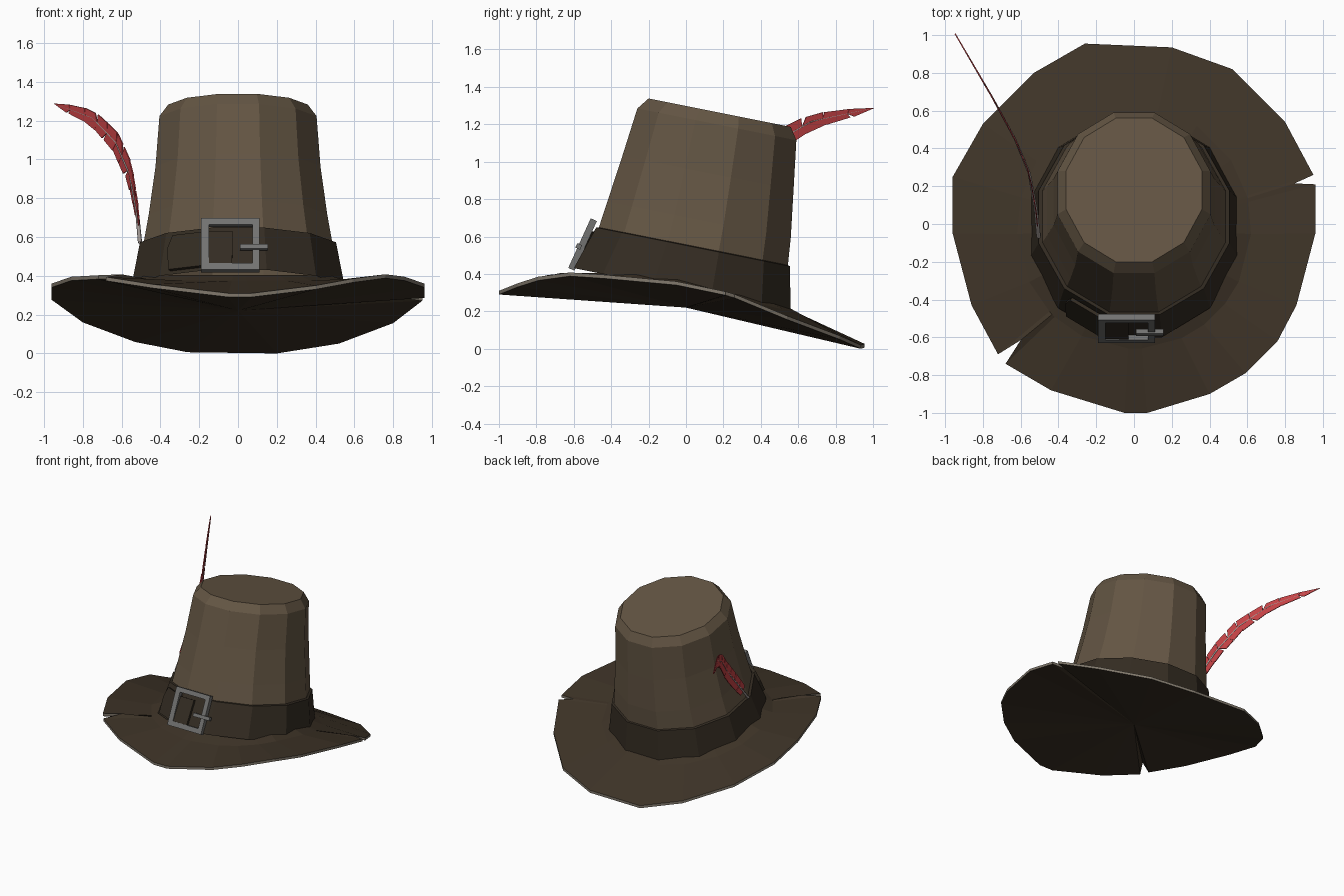
import bpy, bmesh, math
from mathutils import Vector

cube = bpy.data.objects.get("Cube")
if cube:
    bpy.data.objects.remove(cube)


def material(name, rgb):
    m = bpy.data.materials.new(name)
    m.use_nodes = True
    m.diffuse_color = (*rgb, 1)
    bsdf = m.node_tree.nodes["Principled BSDF"]
    bsdf.inputs["Base Color"].default_value = (*rgb, 1)
    bsdf.inputs["Roughness"].default_value = 0.9
    return m


FELT = material("crown brown", (0.127, 0.092, 0.057))
BRIM = material("brim dark brown", (0.047, 0.033, 0.020))
BAND = material("band dark leather", (0.034, 0.025, 0.016))
EDGE = material("worn edge grey", (0.22, 0.19, 0.15))
METAL = material("buckle grey", (0.17, 0.17, 0.165))
RED = material("feather red", (0.56, 0.055, 0.06))
QUILL = material("quill grey", (0.36, 0.32, 0.30))


def build(name, verts, faces, mats, solid=0, offset=0, recalc=True):
    """Make a flat shaded object; faces are index lists, optionally with a slot."""
    bm = bmesh.new()
    vs = [bm.verts.new(v) for v in verts]
    for face, slot in faces:
        bm.faces.new([vs[i] for i in face]).material_index = slot
    if recalc:
        bmesh.ops.recalc_face_normals(bm, faces=bm.faces)
    mesh = bpy.data.meshes.new(name)
    bm.to_mesh(mesh)
    bm.free()
    for m in mats:
        mesh.materials.append(m)
    ob = bpy.data.objects.new(name, mesh)
    bpy.context.collection.objects.link(ob)
    if solid:
        mod = ob.modifiers.new("thickness", "SOLIDIFY")
        mod.thickness = solid
        mod.offset = offset
    return ob


def loft(n, rings, slots, cap_first=False, cap_last=False):
    """Faces joining closed rings of n vertices each."""
    faces = []
    for r in range(rings - 1):
        for i in range(n):
            j = (i + 1) % n
            faces.append(([r * n + i, r * n + j, (r + 1) * n + j, (r + 1) * n + i], slots[r]))
    if cap_first:
        faces.append((list(range(n)), slots[0]))
    if cap_last:
        faces.append((list(range((rings - 1) * n, rings * n)), slots[-1]))
    return faces


# Tilted twelve sided rings for the crown and band
SIDES = 12
SLOPE = -0.2


def ring(rx, front, back, z):
    cy, ry = (front + back) / 2, (back - front) / 2
    k = 1 / math.cos(math.pi / SIDES)
    pts = []
    for i in range(SIDES):
        a = math.tau * (i + 0.5) / SIDES
        y = ry * k * math.sin(a)
        pts.append(Vector((rx * k * math.cos(a), cy + y, z + SLOPE * y)))
    return pts


# Crown
crown_rings = [
    ring(0.50, -0.52, 0.54, 0.42),
    ring(0.485, -0.465, 0.545, 0.55),
    ring(0.46, -0.42, 0.56, 0.69),
    ring(0.425, -0.34, 0.575, 0.94),
    ring(0.405, -0.26, 0.59, 1.20),
    ring(0.36, -0.20, 0.56, 1.262),
]
build("crown", sum(crown_rings, []), loft(SIDES, 6, [0] * 5, cap_last=True), [FELT])

# Hat band, with a lip turned in at the top
low, high = ring(0.55, -0.60, 0.56, 0.315), ring(0.505, -0.48, 0.555, 0.545)
lip = ring(0.475, -0.45, 0.535, 0.55)
build("hat_band", low + high + lip, loft(SIDES, 3, [0, 0]), [BAND])

# Loose strap end lying over the band
MID, CORNER, NEXT = 8, 8, 7


def on_band(frac, height):
    front_mid = lambda r: (r[8] + r[9]) / 2
    if frac < 0:
        p = [r[8].lerp(front_mid(r), -frac) for r in (low, high)]
    else:
        p = [r[8].lerp(r[7], frac) for r in (low, high)]
    q = p[0].lerp(p[1], height)
    return q + Vector((q.x, q.y, 0)).normalized() * 0.018


strap = [on_band(f, h) for f in (-0.8, 0, 0.78) for h in (0.1, 0.9)] + [on_band(0.86, 0.6)]
build("strap_end", strap, [([0, 2, 3, 1], 0), ([2, 4, 6, 5, 3], 0)], [BAND], 0.02)

# Brim outline, cut by two notches
outline = [
    (0.07, -1), (0.4, -0.9), (0.59, -0.79), (0.76, -0.62), (0.86, -0.43), (0.96, -0.05),
    (0.96, 0.21), (0.85, 0.215), (0.95, 0.26), (0.8, 0.54), (0.52, 0.82), (0.2, 0.935),
    (-0.26, 0.955), (-0.53, 0.8), (-0.8, 0.53), (-0.96, 0.25), (-0.96, -0.05), (-0.86, -0.43),
    (-0.72, -0.69), (-0.6, -0.615), (-0.68, -0.74), (-0.44, -0.88), (-0.05, -1),
]
droop = [(-1, 0.31), (-0.9, 0.35), (-0.79, 0.385), (-0.65, 0.41), (-0.43, 0.395),
         (-0.05, 0.36), (0.24, 0.3), (0.53, 0.18), (0.81, 0.075), (0.935, 0.02), (1, 0.04)]


def rim_z(y):
    for (a, za), (b, zb) in zip(droop, droop[1:]):
        if y <= b:
            return za + (zb - za) * (y - a) / (b - a)


def inner(scale, lift):
    pts = []
    for x, y in outline:
        a = math.atan2(y, x)
        px, py = 0.62 * scale * math.cos(a), 0.64 * scale * math.sin(a) - 0.02
        pts.append((px, py, min(0.375, 0.335 - 0.24 * py) + lift))
    return pts


rim_top = [(x, y, rim_z(y)) for x, y in outline]
rim_low = [(x, y, z - 0.02) for x, y, z in rim_top]
n = len(outline)
brim_faces = loft(n, 4, [1, 0, 0])
brim_faces += [([i, (i + 1) % n, 4 * n], 0) for i in range(n)]
build("brim", rim_low + rim_top + inner(1, 0) + inner(0.84, 0.03) + [(0, 0, 0.22)],
      brim_faces, [BRIM, EDGE])

# Buckle frame and prong, leaning back with the crown front
foot, head = Vector((0, -0.613, 0.425)), Vector((0, -0.493, 0.69))


def on_buckle(x, t, out=0):
    p = foot.lerp(head, t)
    return Vector((x, p.y - out, p.z - out * 0.45))


def rect(x0, x1, t0, t1, out=0):
    return [on_buckle(x, t, out) for x, t in ((x0, t0), (x1, t0), (x1, t1), (x0, t1))]


build("buckle_frame", rect(-0.19, 0.11, 0, 1) + rect(-0.15, 0.075, 0.13, 0.88),
      loft(4, 2, [0]), [METAL], 0.036)
build("buckle_prong", rect(0.01, 0.155, 0.45, 0.54, 0.02), [([0, 1, 2, 3], 0)], [METAL], 0.028)

# Feather: quill along a bent path
path = [Vector(p) for p in (
    (-0.505, -0.07, 0.57), (-0.52, 0.08, 0.73), (-0.555, 0.27, 0.92),
    (-0.63, 0.45, 1.09), (-0.75, 0.67, 1.215), (-0.94, 0.995, 1.285))]


def along(t):
    s = min(max(t, 0), 0.9999) * (len(path) - 1)
    i = int(s)
    return path[i].lerp(path[i + 1], s - i)


curve = bpy.data.curves.new("feather_quill", "CURVE")
curve.dimensions = "3D"
curve.bevel_depth = 0.011
curve.bevel_resolution = 0
spline = curve.splines.new("POLY")
spline.points.add(len(path) - 1)
for i, p in enumerate(path):
    spline.points[i].co = (*p, 1)
    spline.points[i].radius = 1 - 0.14 * i
curve.materials.append(QUILL)
bpy.context.collection.objects.link(bpy.data.objects.new("feather_quill", curve))

# Feather vanes: swept barbs with ragged gaps
verts, faces = [], []
BARBS = 11
for side in (-1, 1):
    for k in range(BARBS):
        t0, t1 = 0.1 + 0.9 * k / BARBS, 0.1 + 0.9 * (k + 1) / BARBS
        width = lambda t: 0.056 * math.sin(math.pi * min(1, 0.12 + 0.88 * t)) ** 0.6
        a, b = along(t0), along(t1)
        tangent = (along(t1 + 0.02) - along(t0 - 0.02)).normalized()
        normal = tangent.cross(Vector((0, 0, 1))).normalized()
        spread = normal.cross(tangent) * side
        gap = 0.025 if (k + side) % 3 == 0 else 0.004
        start = len(verts)
        verts += [a, b, b + spread * width(t1) + tangent * 0.015,
                  a + spread * width(t0) + tangent * (0.015 + gap)]
        faces.append((list(range(start, start + 4)), 0))
build("feather_vanes", verts, faces, [RED], 0.006)
